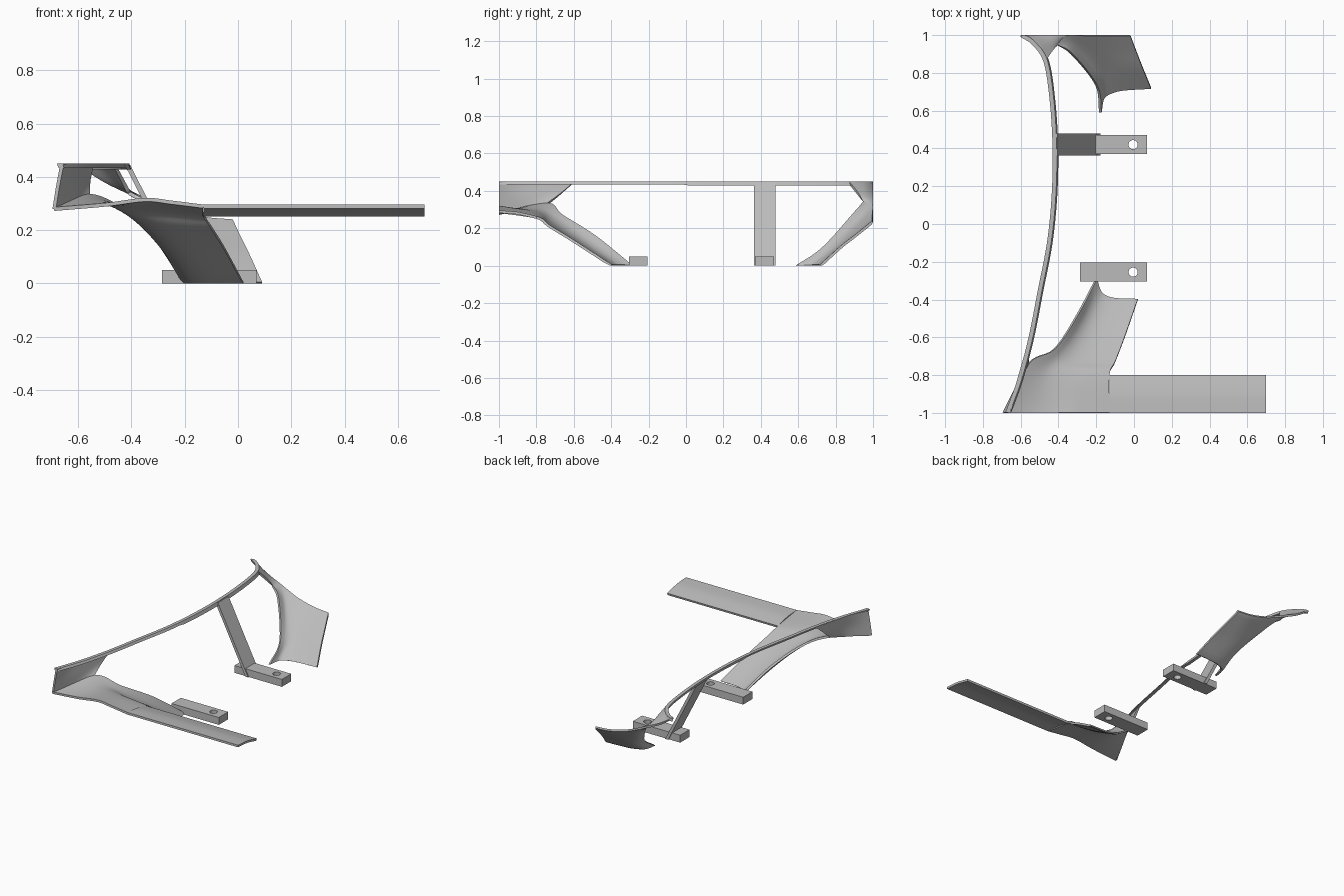
import bpy
import bmesh
from mathutils import Vector

cube = bpy.data.objects.get("Cube")
if cube:
    bpy.data.objects.remove(cube)

grey = bpy.data.materials.new("plain grey")
grey.use_nodes = True
colour = (0.5, 0.5, 0.5, 1)
grey.diffuse_color = colour
grey.node_tree.nodes["Principled BSDF"].inputs["Base Color"].default_value = colour

STEPS = 6
SHEET = 0.014


def smooth_path(points, steps=STEPS):
    """Interpolate a smooth curve passing through the given points."""
    points = [Vector(p) for p in points]
    ends = [points[0] * 2 - points[1]] + points + [points[-1] * 2 - points[-2]]
    path = []
    for a, b, c, d in zip(ends, ends[1:], ends[2:], ends[3:]):
        for i in range(steps):
            t = i / steps
            path.append(b + (c - a) * (t / 2)
                        + (a * 2 - b * 5 + c * 4 - d) * (t * t / 2)
                        + (b * 3 - a - c * 3 + d) * (t ** 3 / 2))
    return path + [points[-1]]


def finish(name, bm, smooth=True):
    """Turn the bmesh into a named object with the shared material."""
    bmesh.ops.recalc_face_normals(bm, faces=bm.faces)
    mesh = bpy.data.meshes.new(name)
    bm.to_mesh(mesh)
    bm.free()
    mesh.materials.append(grey)
    obj = bpy.data.objects.new(name, mesh)
    bpy.context.collection.objects.link(obj)
    if smooth:
        bpy.ops.object.select_all(action="DESELECT")
        obj.select_set(True)
        bpy.context.view_layer.objects.active = obj
        bpy.ops.object.shade_smooth_by_angle(angle=0.6)
    return obj


def sheet(name, rows):
    """Loft smooth rows into a thin curved sheet trimmed to the limits."""
    across = [smooth_path(row) for row in rows]
    columns = [smooth_path(column) for column in zip(*across)]
    bm = bmesh.new()
    grid = [[bm.verts.new(p) for p in column] for column in columns]
    for left, right in zip(grid, grid[1:]):
        for i in range(len(left) - 1):
            bm.faces.new((left[i], left[i + 1], right[i + 1], right[i]))
    bmesh.ops.recalc_face_normals(bm, faces=bm.faces)
    bm.normal_update()
    for v in bm.verts:
        v.co -= v.normal * (SHEET / 2)
    bmesh.ops.solidify(bm, geom=bm.faces[:], thickness=-SHEET)
    for v in bm.verts:
        v.co.y = max(-1, min(1, v.co.y))
        v.co.z = max(0, min(0.45, v.co.z))
        v.co.x = max(-0.7, v.co.x)
    return finish(name, bm)


def extrude_profile(name, profile, offset):
    """Extrude a flat outline by an offset."""
    bm = bmesh.new()
    face = bm.faces.new([bm.verts.new(p) for p in profile])
    made = bmesh.ops.extrude_face_region(bm, geom=[face])["geom"]
    bmesh.ops.translate(bm, vec=offset,
                        verts=[g for g in made if isinstance(g, bmesh.types.BMVert)])
    return finish(name, bm, smooth=False)


# Front leg, flowing from the cross bar down to the floor with a turned edge
leg_top = [(-.13, -1, .289), (-.25, -1, .304), (-.35, -1, .314), (-.5, -1, .295), (-.69, -1, .279)]
leg_bend = [(-.13, -.8, .258), (-.25, -.8, .27), (-.36, -.8, .28), (-.47, -.79, .295), (-.56, -.74, .33)]
sheet("front_leg", [
    leg_top,
    leg_bend,
    [(-.1, -.73, .21), (-.24, -.73, .22), (-.33, -.72, .23), (-.38, -.69, .24), (-.42, -.66, .268)],
    [(-.05, -.6, .13), (-.18, -.595, .13), (-.25, -.58, .135), (-.285, -.54, .14), (-.3, -.48, .155)],
    [(.02, -.4, 0), (-.1, -.395, 0), (-.16, -.375, 0), (-.185, -.34, 0), (-.2, -.29, 0)],
])

# Cross bar
sheet("front_cross_bar", [[(x, -1, .289), (x, -.9, .281), (x, -.8, .258)] for x in (-.13, .7)])

# Upright panel at the front corner
sheet("front_side_panel", [
    [leg_top[-1], (-.625, -.87, .302), leg_bend[-1]],
    [(-.677, -1, .36), (-.615, -.85, .37), (-.56, -.67, .385)],
    [(-.66, -1, .45), (-.61, -.82, .45), (-.547, -.6, .445)],
])

# Rear leg and its corner gusset
rear_top = [(-.02, 1, .235), (-.13, 1, .245), (-.25, 1, .275), (-.36, 1, .32), (-.41, .95, .34)]
sheet("rear_leg", [
    rear_top,
    [(.01, .92, .17), (-.11, .92, .178), (-.21, .92, .2), (-.29, .92, .235), (-.33, .9, .285)],
    [(.045, .83, .1), (-.09, .825, .1), (-.16, .81, .1), (-.19, .78, .1), (-.2, .735, .1)],
    [(.09, .72, 0), (-.06, .71, 0), (-.13, .69, 0), (-.165, .66, 0), (-.178, .59, 0)],
])
sheet("rear_gusset", [
    [rear_top[3], (-.39, .98, .33), rear_top[4]],
    [(-.5, 1, .385), (-.46, .965, .385), (-.435, .915, .39)],
    [(-.6, 1, .45), (-.525, .95, .45), (-.465, .87, .445)],
])

# Top rail, a slim strip swept along the side
rail = smooth_path([
    (-.67, -1, .45), (-.605, -.82, .45), (-.547, -.6, .45), (-.5, -.36, .45), (-.45, -.1, .45),
    (-.425, .15, .45), (-.42, .4, .45), (-.435, .65, .45), (-.468, .86, .45), (-.53, .955, .45), (-.595, 1, .45),
])
bm = bmesh.new()
rings = []
for i, p in enumerate(rail):
    along = rail[min(i + 1, len(rail) - 1)] - rail[max(i - 1, 0)]
    side = along.cross(Vector((0, 0, 1))).normalized() * 0.011
    drop = Vector((0, 0, -0.016 - 0.006 * (p.y > 0)))
    ring = [p - side, p + side, p + side * 1.7 + drop, p - side * 0.3 + drop]
    for q in ring:
        q.y = max(-1, min(1, q.y))
    rings.append([bm.verts.new(q) for q in ring])
for a, b in zip(rings, rings[1:]):
    for k in range(4):
        n = (k + 1) % 4
        bm.faces.new((a[k], a[n], b[n], b[k]))
bm.faces.new(rings[0])
bm.faces.new(rings[-1][::-1])
finish("top_rail", bm)

# Slanted strut holding up the rail
extrude_profile("rail_strut",
                [(-.425, .363, .445), (-.405, .363, .445), (-.178, .363, 0), (-.2, .363, 0)],
                (0, .115, 0))

# Foot blocks, each with a round bolt hole
for name, y in (("front_foot", -.255), ("rear_foot", .42)):
    ends = [(-.285, y - .05, 0), (.07, y - .05, 0), (.07, y + .05, 0), (-.285, y + .05, 0)]
    foot = extrude_profile(name, ends, (0, 0, .05))
    bpy.ops.mesh.primitive_cylinder_add(vertices=32, radius=.024, depth=.2, location=(-.005, y, .02))
    cutter = bpy.context.object
    cutter.name = name + "_hole_cutter"
    cutter.hide_render = True
    cutter.hide_set(True)
    cutter.display_type = "WIRE"
    cutter.data.materials.append(grey)
    hole = foot.modifiers.new("bolt hole", "BOOLEAN")
    hole.operation = "DIFFERENCE"
    hole.solver = "EXACT"
    hole.object = cutter
